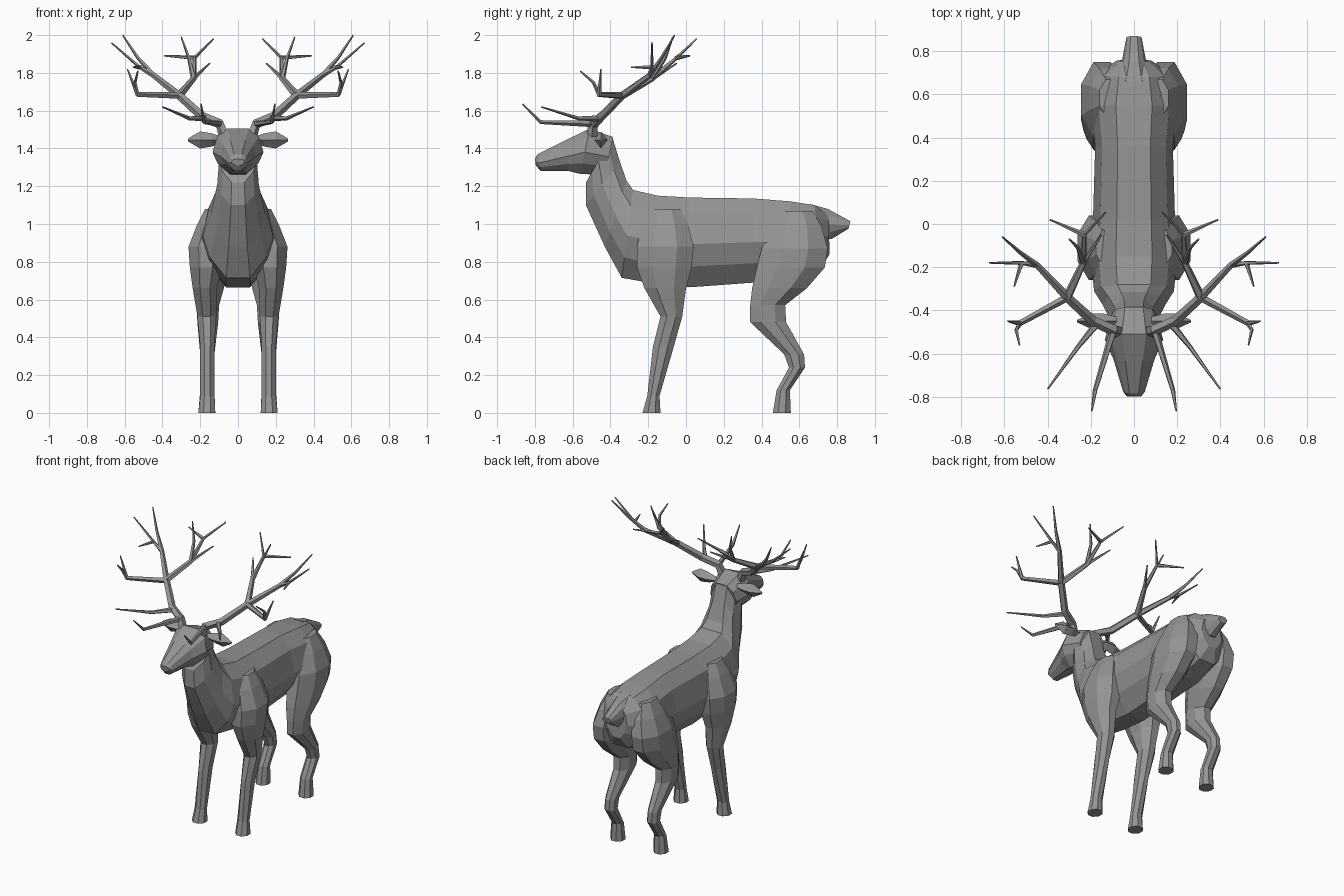
import bpy, bmesh, math
from mathutils import Vector

if "Cube" in bpy.data.objects:
    bpy.data.objects.remove(bpy.data.objects["Cube"])

hide = bpy.data.materials.new("grey_hide")
hide.diffuse_color = (0.3, 0.3, 0.3, 1)
hide.use_nodes = True
hide.node_tree.nodes["Principled BSDF"].inputs["Base Color"].default_value = hide.diffuse_color


def finish(name, bm, mirror):
    bmesh.ops.recalc_face_normals(bm, faces=bm.faces)
    me = bpy.data.meshes.new(name)
    bm.to_mesh(me)
    bm.free()
    me.materials.append(hide)
    ob = bpy.data.objects.new(name, me)
    bpy.context.collection.objects.link(ob)
    if mirror:
        ob.modifiers.new("mirror", 'MIRROR')


def skin(bm, rings):
    """Bridge rings of points and cap both ends."""
    vs = [[bm.verts.new(p) for p in r] for r in rings]
    n = len(vs[0])
    for a, b in zip(vs, vs[1:]):
        for i in range(n):
            j = (i + 1) % n
            bm.faces.new((a[i], a[j], b[j], b[i]))
    bm.faces.new(vs[0])
    bm.faces.new(vs[-1])


def loft(name, rings, mirror=False):
    bm = bmesh.new()
    skin(bm, rings)
    finish(name, bm, mirror)


def section(yt, zt, yb, zb, w):
    """Upright ten-sided ring: top point, bottom point, half width."""
    half = [(s * w, yt + (yb - yt) * t, zt + (zb - zt) * t)
            for t, s in ((0, .42), (.18, .82), (.52, 1), (.77, .8), (1, .34))]
    return half + [(-x, y, z) for x, y, z in reversed(half)]


def level(z, y0, y1, x0=.125, x1=.2):
    """Level eight-sided ring filling a back/front and inner/outer range."""
    cy, cx, k = (y0 + y1) / 2, (x0 + x1) / 2, .5 / math.cos(math.pi / 8)
    return [(cx + (x1 - x0) * k * math.cos(a), cy + (y1 - y0) * k * math.sin(a), z)
            for a in [math.pi / 8 + i * math.pi / 4 for i in range(8)]]


# Trunk and neck
loft("body", [
    section(.755, 1.05, .76, .84, .08),
    section(.68, 1.10, .71, .76, .17),
    section(.55, 1.12, .55, .71, .20),
    section(.36, 1.135, .36, .69, .18),
    section(.02, 1.14, .02, .665, .19),
    section(-.15, 1.15, -.17, .685, .20),
    section(-.28, 1.18, -.34, .715, .185),
    section(-.315, 1.23, -.43, .88, .145),
    section(-.35, 1.33, -.53, 1.10, .11),
    section(-.39, 1.46, -.53, 1.22, .10)])

# Head, tapering to the muzzle
loft("head", [
    section(-.385, 1.46, -.43, 1.26, .10),
    section(-.51, 1.505, -.56, 1.265, .135),
    section(-.635, 1.445, -.62, 1.28, .095),
    section(-.785, 1.37, -.77, 1.28, .05),
    section(-.80, 1.345, -.795, 1.31, .035)])

# Tail
loft("tail", [
    section(.66, 1.105, .70, .92, .09),
    section(.75, 1.08, .77, .92, .055),
    section(.87, 1.015, .86, .975, .035)])

# Legs, one side each, mirrored
loft("front_legs", [
    level(1.08, -.19, -.03, .08, .175),
    level(1.0, -.23, .01, .08, .215),
    level(.88, -.26, .04, .08, .262),
    level(.77, -.26, .03, .085, .255),
    level(.66, -.22, 0, .11, .24),
    level(.51, -.135, -.02, .115, .215),
    level(.35, -.175, -.065),
    level(.09, -.205, -.14),
    level(0, -.23, -.135, .12, .21)], True)

loft("hind_legs", [
    level(1.07, .50, .67, .06, .16),
    level(.98, .45, .72, .05, .205),
    level(.87, .40, .75, .05, .245),
    level(.77, .375, .735, .055, .245),
    level(.66, .35, .64, .075, .235),
    level(.57, .34, .525, .10, .22),
    level(.48, .34, .53, .105, .215),
    level(.31, .52, .625),
    level(.24, .545, .63),
    level(.12, .48, .55),
    level(0, .46, .555, .12, .21)], True)

# Ears: flattened leaf shapes pointing sideways
loft("ears", [[(x, -.45 - d, 1.445), (x, -.45, 1.445 + h),
               (x, -.45 + d, 1.445), (x, -.45, 1.445 - h)]
              for x, d, h in ((.08, .02, .015), (.14, .035, .035),
                              (.20, .035, .045), (.265, .005, .008))], True)

# Antlers: five-sided branches that taper evenly from root to tip
antlers = bmesh.new()


def branch(r0, *path, r1=.004):
    pts = [Vector(p) for p in path]
    last = len(pts) - 1
    rings = []
    for i, p in enumerate(pts):
        d = (pts[min(i + 1, last)] - pts[max(i - 1, 0)]).normalized()
        u = d.cross(Vector((.9, -.3, -.3))).normalized()
        v = d.cross(u)
        r = r0 + (r1 - r0) * i / last
        rings.append([p + r * (u * math.cos(a) + v * math.sin(a))
                      for a in [k * math.tau / 5 for k in range(5)]])
    skin(antlers, rings)


# Shared forks
burr, fork = (.095, -.49, 1.53), (.31, -.34, 1.68)
inner, crown = (.235, -.18, 1.77), (.23, -.05, 1.88)
outer, palm = (.45, -.19, 1.79), (.52, -.18, 1.83)
front = (.53, -.46, 1.685)

# Main beam and its inner crown
branch(.03, (.07, -.50, 1.46), burr, (.19, -.45, 1.57), fork, r1=.022)
branch(.022, fork, inner, crown, (.13, .055, 1.98))
branch(.013, crown, (.39, .02, 1.89))
branch(.015, inner, (.26, -.11, 1.88), (.30, -.07, 1.99))
branch(.013, inner, (.15, -.05, 1.85))
# Outer crown
branch(.021, fork, outer, palm, (.67, -.18, 1.96))
branch(.015, outer, (.53, -.13, 1.88), (.61, -.06, 2.0))
branch(.012, palm, (.555, -.29, 1.83))
# Forward branch and brow tines
branch(.019, fork, front, (.545, -.49, 1.75), (.53, -.56, 1.81))
branch(.013, front, (.585, -.45, 1.82))
branch(.018, burr, (.18, -.77, 1.54), (.195, -.865, 1.635))
branch(.018, (.17, -.46, 1.56), (.26, -.57, 1.56), (.40, -.765, 1.62))
finish("antlers", antlers, True)
